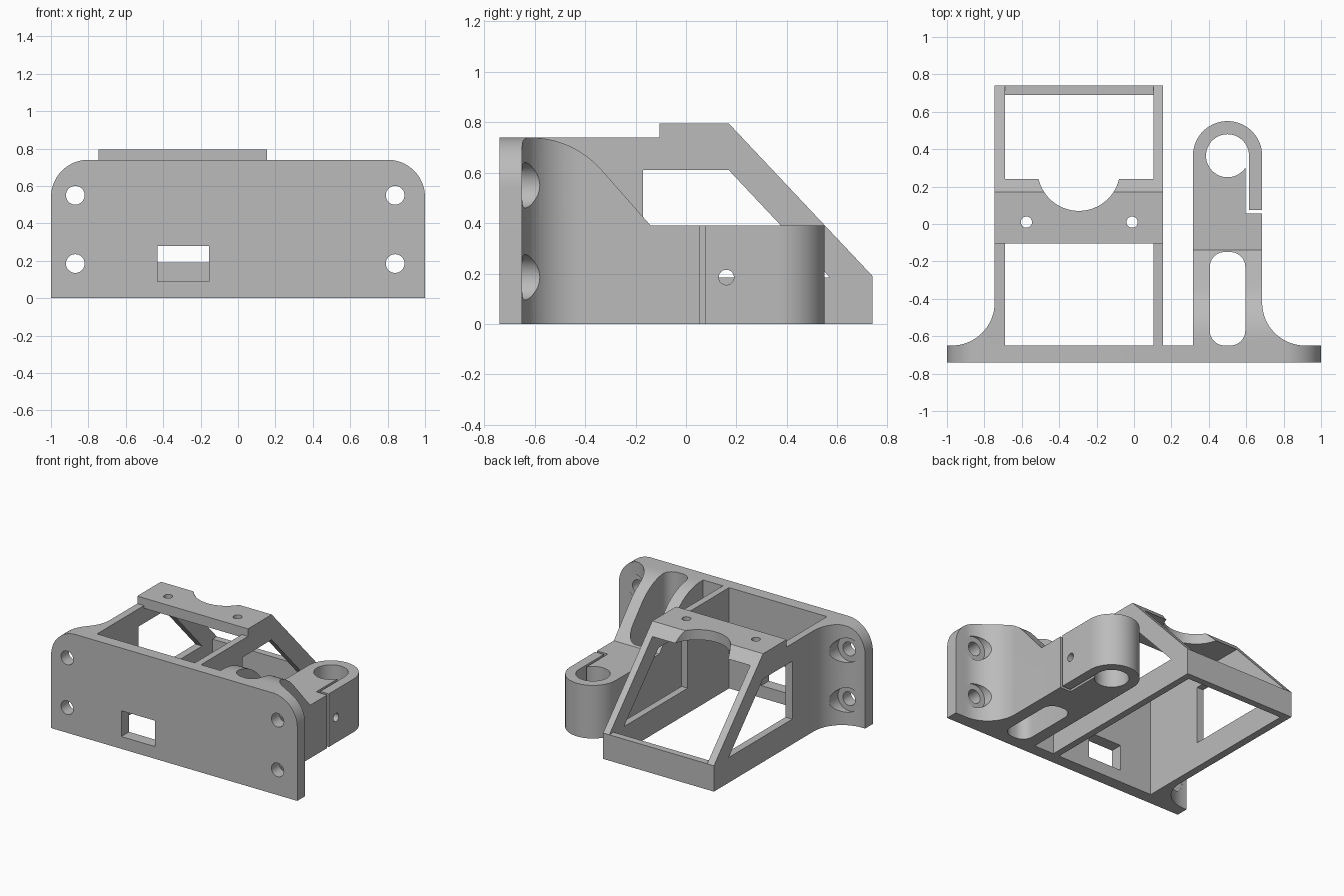
import bpy, bmesh
from math import radians, cos, sin

cube = bpy.data.objects.get("Cube")
if cube:
    bpy.data.objects.remove(cube, do_unlink=True)

grey = bpy.data.materials.new("light grey")
grey.use_nodes = True
GREY = (0.5, 0.5, 0.5, 1)
grey.diffuse_color = GREY
grey.node_tree.nodes["Principled BSDF"].inputs["Base Color"].default_value = GREY


def arc(cx, cy, r, a0, a1, n=16):
    angles = [radians(a0 + (a1 - a0) * i / n) for i in range(n + 1)]
    return [(cx + r * cos(a), cy + r * sin(a)) for a in angles]


def circle(cx, cy, r, n=48):
    return arc(cx, cy, r, 0, 360, n)[:-1]


def rect(a0, a1, b0, b1):
    return [(a0, b0), (a1, b0), (a1, b1), (a0, b1)]


def prism(name, pts, axis, lo, hi):
    """Extrude a 2D outline along the given axis from lo to hi."""
    place = {"x": lambda p, h: (h, p[0], p[1]),
             "y": lambda p, h: (p[0], h, p[1]),
             "z": lambda p, h: (p[0], p[1], h)}[axis]
    bm = bmesh.new()
    low = [bm.verts.new(place(p, lo)) for p in pts]
    high = [bm.verts.new(place(p, hi)) for p in pts]
    bm.faces.new(low)
    bm.faces.new(high)
    for i in range(len(pts)):
        j = (i + 1) % len(pts)
        bm.faces.new((low[i], low[j], high[j], high[i]))
    bmesh.ops.recalc_face_normals(bm, faces=bm.faces)
    mesh = bpy.data.meshes.new(name)
    bm.to_mesh(mesh)
    bm.free()
    mesh.materials.append(grey)
    obj = bpy.data.objects.new(name, mesh)
    bpy.context.collection.objects.link(obj)
    return obj


def carve(obj, outline, axis, lo, hi, operation="DIFFERENCE"):
    """Boolean an extruded outline into the part, then drop the cutter."""
    cutter = prism("cutter", outline, axis, lo, hi)
    cutter.hide_render = True
    mod = obj.modifiers.new("carve", "BOOLEAN")
    mod.operation, mod.solver, mod.object = operation, "EXACT", cutter
    deps = bpy.context.evaluated_depsgraph_get()
    mesh = bpy.data.meshes.new_from_object(obj.evaluated_get(deps))
    obj.modifiers.clear()
    obj.data = mesh
    bpy.data.objects.remove(cutter, do_unlink=True)


FACE = -0.65                      # rear face of the mounting plate
SCREWS = [(x, z) for x in (-0.87, 0.84) for z in (0.185, 0.55)]
plate_outline = ([(-1, 0), (1, 0)] + arc(0.8, 0.54, 0.2, 0, 90)
                 + arc(-0.8, 0.54, 0.2, 90, 180))

# Mounting plate with screw holes and a rectangular port
plate = prism("mounting_plate", plate_outline, "y", -0.74, FACE)
for x, z in SCREWS:
    carve(plate, circle(x, z, 0.05), "y", -1, 0)
carve(plate, rect(-0.43, -0.155, 0.09, 0.28), "y", -1, 0)

# Box frame: side profile across the full width, then hollowed
frame = prism("box_frame", [(FACE, 0), (0.74, 0), (0.74, 0.19), (0.17, 0.795),
                            (-0.105, 0.795), (-0.105, 0.74), (FACE, 0.74)],
              "x", -0.745, 0.155)
carve(frame, [(-0.7, -0.1), (0.69, -0.1), (0.69, 0.19), (0.8, 0.19), (0.8, 0.9),
              (0.24, 0.9), (0.24, 0.72), (-0.105, 0.72), (-0.105, 0.9), (-0.7, 0.9)],
      "x", -0.69, 0.105)
# Side windows, cable recess and screw holes in the bridge
carve(frame, [(-0.17, 0.185), (0.57, 0.185), (0.17, 0.61), (-0.17, 0.61)], "x", -1, 1)
carve(frame, circle(-0.295, 0.291, 0.221, 64), "z", 0.65, 1)
for x in (-0.575, -0.01):
    carve(frame, circle(x, 0.01, 0.03, 32), "z", 0.65, 1)

# Curved gusset joining the frame to the plate
gusset = prism("frame_gusset", [(-0.745, FACE)] + arc(-0.975, -0.42, 0.23, 0, -90),
               "z", 0, 0.8)

# Clamp arm with its own gusset and a sloping top
arm = prism("clamp_arm", [(0.315, FACE)] + arc(0.5, 0.365, 0.185, 180, 0, 40)
            + arc(0.915, -0.42, 0.23, 180, 270), "z", 0, 0.8)
carve(arm, [(-0.7, -0.1), (0.6, -0.1), (0.6, 0.39), (-0.14, 0.39)]
      + arc(-0.62, 0.36, 0.38, 42, 90) + [(-0.7, 0.74)], "x", 0.2, 1.1, "INTERSECT")

# Trim gussets to the rounded plate corners and counterbore the screws
for part in (gusset, arm):
    carve(part, plate_outline, "y", -1, 1, "INTERSECT")
    side = 1 if part is arm else -1
    for x, z in SCREWS:
        if x * side > 0:
            carve(part, circle(x, z, 0.09), "y", -0.8, -0.3)

# Arm slot, rod hole, clamping slit and bolt hole
slot = []
for cx, cy, a in ((0.515, -0.23, 0), (0.485, -0.23, 90),
                  (0.485, -0.57, 180), (0.515, -0.57, 270)):
    slot += arc(cx, cy, 0.08, a, a + 90, 10)
carve(arm, slot, "z", -1, 1)
carve(arm, circle(0.5, 0.365, 0.115), "z", -1, 1)
carve(arm, [(0.597, 0.055), (0.8, 0.055), (0.8, 0.075), (0.615, 0.075),
            (0.615, 0.365), (0.597, 0.365)], "z", -1, 1)
carve(arm, circle(0.16, 0.185, 0.03, 32), "x", 0.2, 0.8)

# Smooth the curved walls while keeping edges crisp
bpy.ops.object.select_all(action="DESELECT")
for part in (plate, frame, gusset, arm):
    part.select_set(True)
bpy.context.view_layer.objects.active = plate
bpy.ops.object.shade_smooth_by_angle(angle=radians(25))
